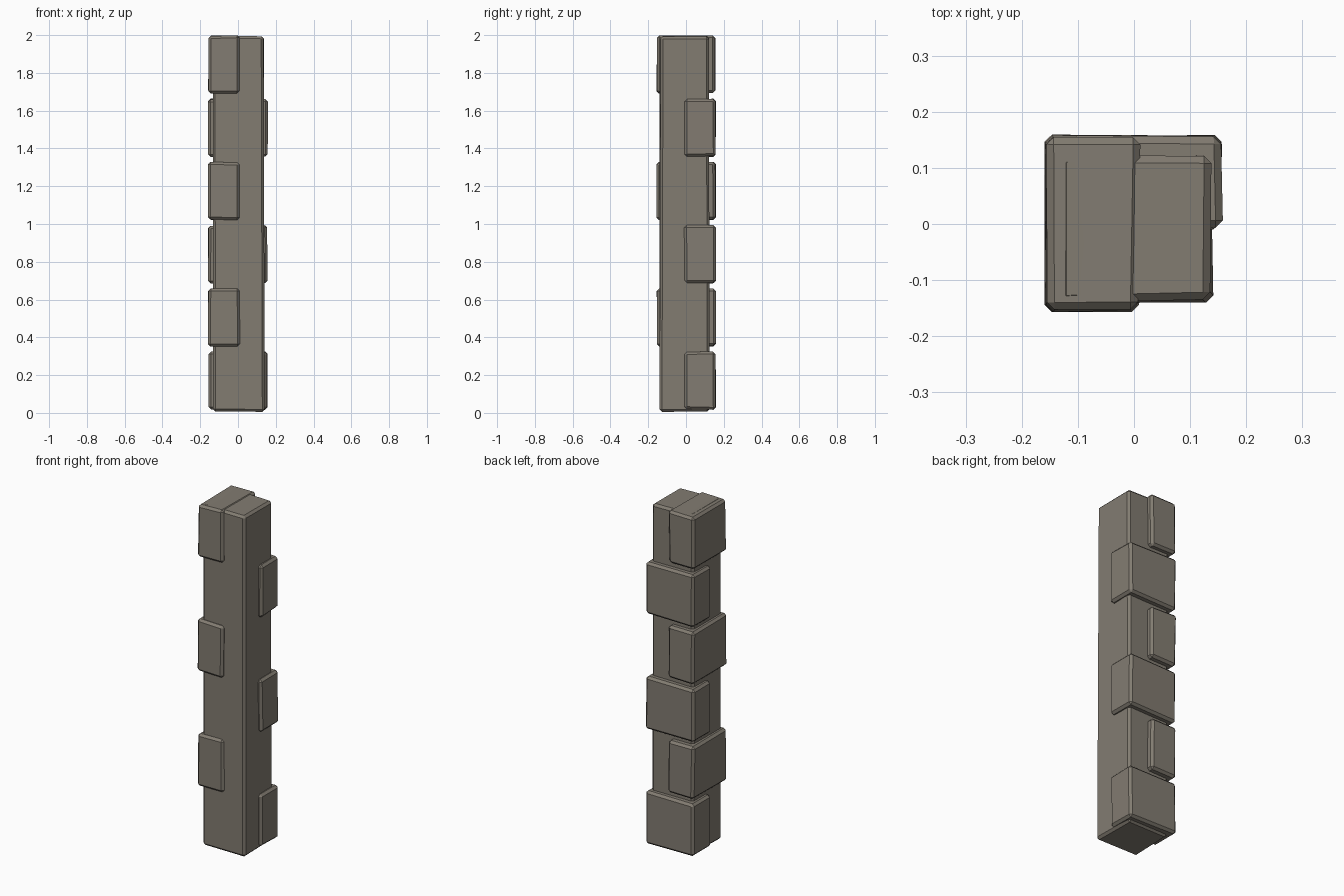
import bpy
import bmesh
import random
from mathutils import Vector

random.seed(4)
if "Cube" in bpy.data.objects:
    bpy.data.objects.remove(bpy.data.objects["Cube"], do_unlink=True)

# Warm grey stone
COLOUR = (0.225, 0.202, 0.167, 1.0)
stone = bpy.data.materials.new("warm_grey_stone")
stone.use_nodes = True
stone.diffuse_color = COLOUR
bsdf = next(n for n in stone.node_tree.nodes if n.type == "BSDF_PRINCIPLED")
bsdf.inputs["Base Color"].default_value = COLOUR
bsdf.inputs["Roughness"].default_value = 0.9


def chipped_block(name, low, high, chamfer, wobble):
    """Box with slightly uneven corners (pushed inward) and flat chamfered edges."""
    bm = bmesh.new()
    bmesh.ops.create_cube(bm, size=1)
    for v in bm.verts:
        corner = [h if c > 0 else l for c, l, h in zip(v.co, low, high)]
        inward = [-1 if c > 0 else 1 for c in v.co]
        v.co = Vector([p + s * random.uniform(0, wobble) for p, s in zip(corner, inward)])
    bmesh.ops.bevel(bm, geom=bm.edges[:], offset=chamfer, segments=1,
                    affect="EDGES", profile=0.5)
    bmesh.ops.recalc_face_normals(bm, faces=bm.faces[:])
    mesh = bpy.data.meshes.new(name)
    bm.to_mesh(mesh)
    bm.free()
    mesh.materials.append(stone)
    obj = bpy.data.objects.new(name, mesh)
    bpy.context.collection.objects.link(obj)
    return obj


# Tall central shaft
chipped_block("pillar_core", (-0.135, -0.141, 0.004), (0.143, 0.127, 2.0), 0.013, 0.008)

# Corner stones alternate: long along the back, then long along the side
for tier in range(6):
    base = 0.015 + tier * 0.335
    if tier % 2 == 0:
        low, high = (-0.16, -0.012, base), (0.159, 0.16, base + 0.31)
    else:
        low, high = (-0.16, -0.158, base), (0.012, 0.16, base + 0.31)
    chipped_block(f"corner_stone_{tier + 1}", low, high, 0.013, 0.006)
